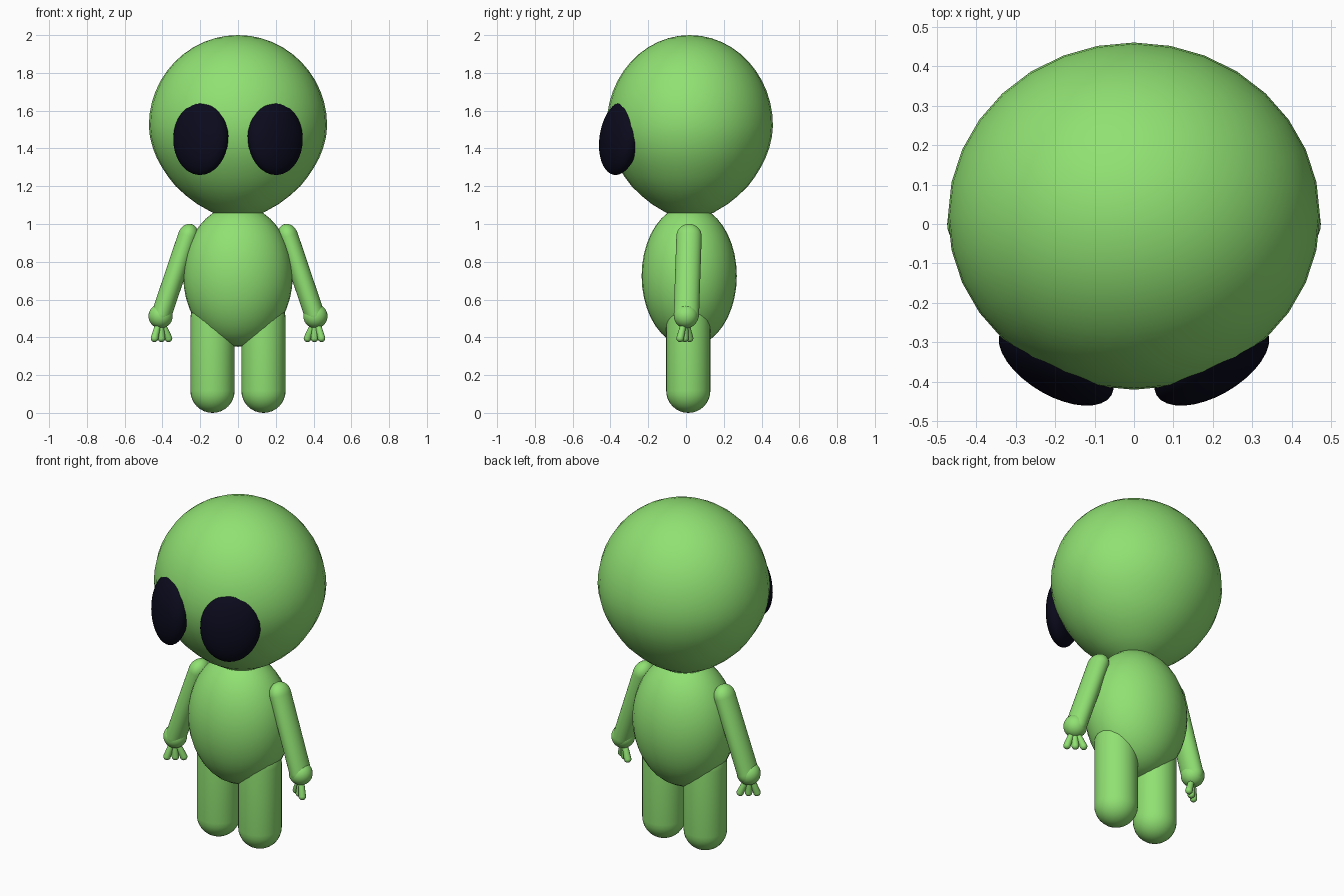
import bpy, bmesh, math
from mathutils import Vector, Matrix

if "Cube" in bpy.data.objects:
    bpy.data.objects.remove(bpy.data.objects["Cube"])


def material(name, color):
    m = bpy.data.materials.new(name)
    m.use_nodes = True
    m.diffuse_color = color
    bsdf = m.node_tree.nodes["Principled BSDF"]
    bsdf.inputs["Base Color"].default_value = color
    bsdf.inputs["Roughness"].default_value = 0.6
    return m


green = material("skin green", (0.28, 0.75, 0.17, 1))
black = material("eye black", (0.003, 0.003, 0.012, 1))


def lathe(name, profile, matrix, mat=green, segments=32):
    """Revolve (radius, height) points about z, then place with a matrix."""
    bm = bmesh.new()
    verts = [bm.verts.new((r, 0, z)) for r, z in profile]
    edges = [bm.edges.new(pair) for pair in zip(verts, verts[1:])]
    bmesh.ops.spin(bm, geom=verts + edges, axis=(0, 0, 1), cent=(0, 0, 0),
                   angle=math.tau, steps=segments, use_merge=True)
    bmesh.ops.remove_doubles(bm, verts=bm.verts, dist=1e-5)
    bm.transform(matrix)
    bmesh.ops.recalc_face_normals(bm, faces=bm.faces)
    for f in bm.faces:
        f.smooth = True
    mesh = bpy.data.meshes.new(name)
    bm.to_mesh(mesh)
    bm.free()
    mesh.materials.append(mat)
    ob = bpy.data.objects.new(name, mesh)
    bpy.context.collection.objects.link(ob)
    return ob


def arc(radius, height, start, end, steps):
    """Elliptic arc of (radius, height) points between two latitudes."""
    angles = [math.radians(start + (end - start) * i / steps) for i in range(steps + 1)]
    return [(max(0, radius * math.cos(a)), height * math.sin(a)) for a in angles]


def ellipsoid(name, center, size, mat=green, rotation=Matrix()):
    matrix = Matrix.Translation(center) @ rotation @ Matrix.Diagonal((*size, 1))
    return lathe(name, arc(1, 1, -90, 90, 20), matrix, mat)


def capsule(name, start, end, r0, r1, flat=1.0, segments=32):
    """Round-ended tapered limb; flat narrows it across its sideways axis."""
    start, end = Vector(start), Vector(end)
    z = (end - start).normalized()
    x = Vector((0, 1, 0)).cross(z).normalized()
    y = z.cross(x)
    matrix = Matrix((x, y, z)).transposed().to_4x4()
    matrix = Matrix.Translation(start) @ matrix @ Matrix.Diagonal((flat, 1, 1, 1))
    length = (end - start).length
    profile = arc(r0, r0, -90, 0, 8)
    profile += [(r, h + length) for r, h in arc(r1, r1, 0, 90, 8)]
    return lathe(name, profile, matrix, segments=segments)


# Head: round dome tapering to a narrow chin
chin = [(0, 1.04), (0.08, 1.045), (0.135, 1.06), (0.215, 1.105), (0.275, 1.15),
        (0.33, 1.2), (0.37, 1.25), (0.403, 1.3), (0.43, 1.35), (0.45, 1.4),
        (0.466, 1.46)]
dome = [(r, z + 1.52) for r, z in arc(0.472, 0.48, 0, 90, 12)]
lathe("head", chin + dome,
      Matrix.Translation((0, 0.02, 0)) @ Matrix.Diagonal((1, 0.933, 1, 1)))

# Body
ellipsoid("body", (0, 0.017, 0.725), (0.29, 0.252, 0.375))

for side, s in (("left", 1), ("right", -1)):
    # Eye: flattened ellipsoid wrapped around the face
    turn = (Matrix.Rotation(math.radians(30 * s), 4, "Z")
            @ Matrix.Rotation(math.radians(-7), 4, "X")
            @ Matrix.Rotation(math.radians(6 * s), 4, "Y"))
    ellipsoid(side + "_eye", (0.197 * s, -0.352, 1.455), (0.162, 0.08, 0.197), black, turn)

    # Leg
    capsule(side + "_leg", (0.135 * s, 0.012, 0.117), (0.135 * s, 0.012, 0.5), 0.117, 0.117)

    # Arm and hand
    capsule(side + "_arm", (0.265 * s, 0.016, 0.935), (0.405 * s, 0.002, 0.52),
            0.067, 0.067, flat=0.8)
    hand = Vector((0.41 * s, 0.0, 0.512))
    ellipsoid(side + "_hand", hand, (0.064, 0.064, 0.064))

    # Fingers fan out diagonally
    for i, finger in enumerate(("inner", "middle", "outer")):
        spread = Vector((0.037 * s, -0.025, 0)) * (i - 1)
        base = hand + spread * 0.4 + Vector((0, -0.005, -0.05))
        tip = hand + spread + Vector((-0.005 * s, -0.006, -0.117))
        capsule(f"{side}_{finger}_finger", base, tip, 0.016, 0.02, segments=16)
